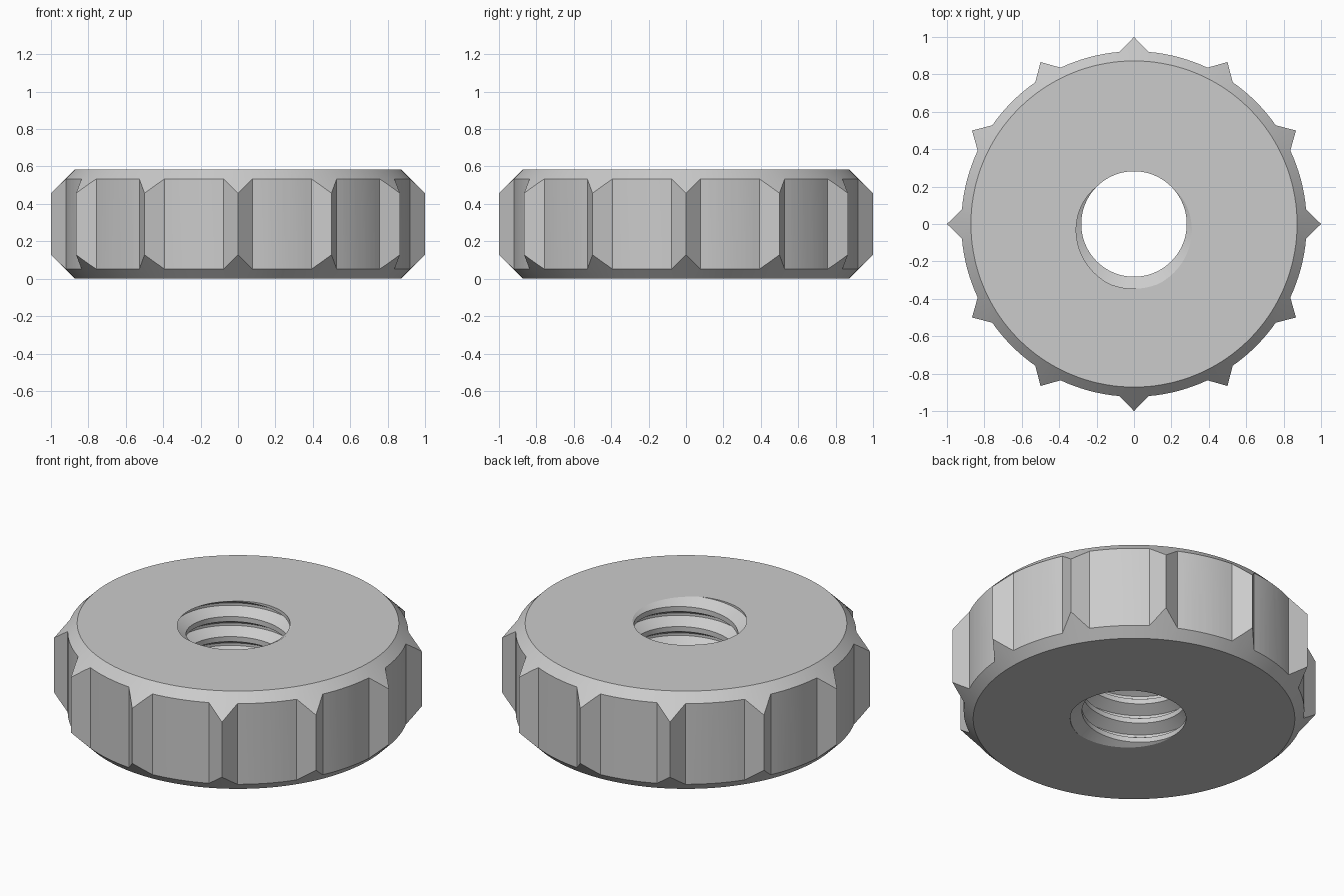
import bpy, bmesh
from math import pi, cos, sin, radians, atan2, hypot

if "Cube" in bpy.data.objects:
    bpy.data.objects.remove(bpy.data.objects["Cube"])

H = 0.585                               # thickness
PITCH, R_MINOR, R_MAJOR = 0.12, 0.282, 0.346


def make(name, verts, faces):
    bm = bmesh.new()
    vs = [bm.verts.new(v) for v in verts]
    for f in faces:
        bm.faces.new([vs[i] for i in f])
    bmesh.ops.recalc_face_normals(bm, faces=bm.faces[:])
    me = bpy.data.meshes.new(name)
    bm.to_mesh(me)
    bm.free()
    ob = bpy.data.objects.new(name, me)
    bpy.context.collection.objects.link(ob)
    return ob


def loft(name, rings):
    """Closed solid through equal-length rings, with flat end caps."""
    n = len(rings[0])
    faces = [(k*n + i, k*n + (i+1) % n, (k+1)*n + (i+1) % n, (k+1)*n + i)
             for k in range(len(rings) - 1) for i in range(n)]
    faces += [tuple(range(n))[::-1], tuple(range((len(rings)-1)*n, len(rings)*n))]
    return make(name, [p for r in rings for p in r], faces)


def boolean(target, cutter, op):
    mod = target.modifiers.new(op, 'BOOLEAN')
    mod.operation, mod.solver, mod.object = op, 'EXACT', cutter
    bpy.context.view_layer.objects.active = target
    bpy.ops.object.modifier_apply(modifier=mod.name)
    bpy.data.objects.remove(cutter)


# toothed outline: pointed grip ridge, then arc to the next ridge
base_r, base_a = hypot(0.92, 0.078), atan2(0.078, 0.92)
outline = []
for t in range(12):
    a0 = t * pi / 6
    outline.append((cos(a0), sin(a0)))
    for s in range(9):
        a = a0 + base_a + (pi/6 - 2*base_a) * s / 8
        outline.append((base_r*cos(a), base_r*sin(a)))
nut = loft("knurled_nut", [[(x, y, z) for x, y in outline] for z in (-0.1, H + 0.1)])

# 45 degree chamfers top and bottom
N = 144
chamfer = loft("chamfer_envelope", [
    [(r*cos(2*pi*i/N), r*sin(2*pi*i/N), z) for i in range(N)]
    for r, z in ((0.872, 0), (1.052, 0.18), (1.052, H - 0.18), (0.872, H))])
boolean(nut, chamfer, 'INTERSECT')

# threaded rod: one helical surface, four profile points per turn
C = 72
profile = [(-0.0625, R_MAJOR), (0.0625, R_MAJOR), (0.375, R_MINOR), (0.625, R_MINOR)]
M = len(profile)
rows = [(k + f, r) for k in range(-7, 4) for f, r in profile]
R = len(rows)
verts = []
for j in range(C):
    a = 2*pi*j/C - pi/2
    verts += [(r*cos(a), r*sin(a), H + PITCH*(f + j/C)) for f, r in rows]


def idx(j, i):
    return j*R + i if j < C else i + M    # seam joins one turn higher


faces = [(idx(j, i), idx(j+1, i), idx(j+1, i+1), idx(j, i+1))
         for j in range(C) for i in range(R - 1) if j < C - 1 or i + 1 + M < R]
low = [idx(j, 0) for j in range(C)] + [M - k for k in range(M)]
high = [idx(j, R-1) for j in range(C)] + [idx(C-1, R-1-k) for k in range(1, M+1)]
high = high[:C] + high[C:] + [R - 1]
verts += [(0, 0, -0.6), (0, 0, H + 0.8)]
for loop, tip in ((low, C*R), (high, C*R + 1)):
    closed = loop if loop[0] == loop[-1] else loop + [loop[0]]
    faces += [(p, q, tip) for p, q in zip(closed, closed[1:])]
rod = make("thread_cutter", verts, faces)
boolean(nut, rod, 'DIFFERENCE')

# smooth curved walls, crisp edges
bpy.ops.object.select_all(action='DESELECT')
nut.select_set(True)
bpy.context.view_layer.objects.active = nut
bpy.ops.object.shade_smooth_by_angle(angle=radians(28))
